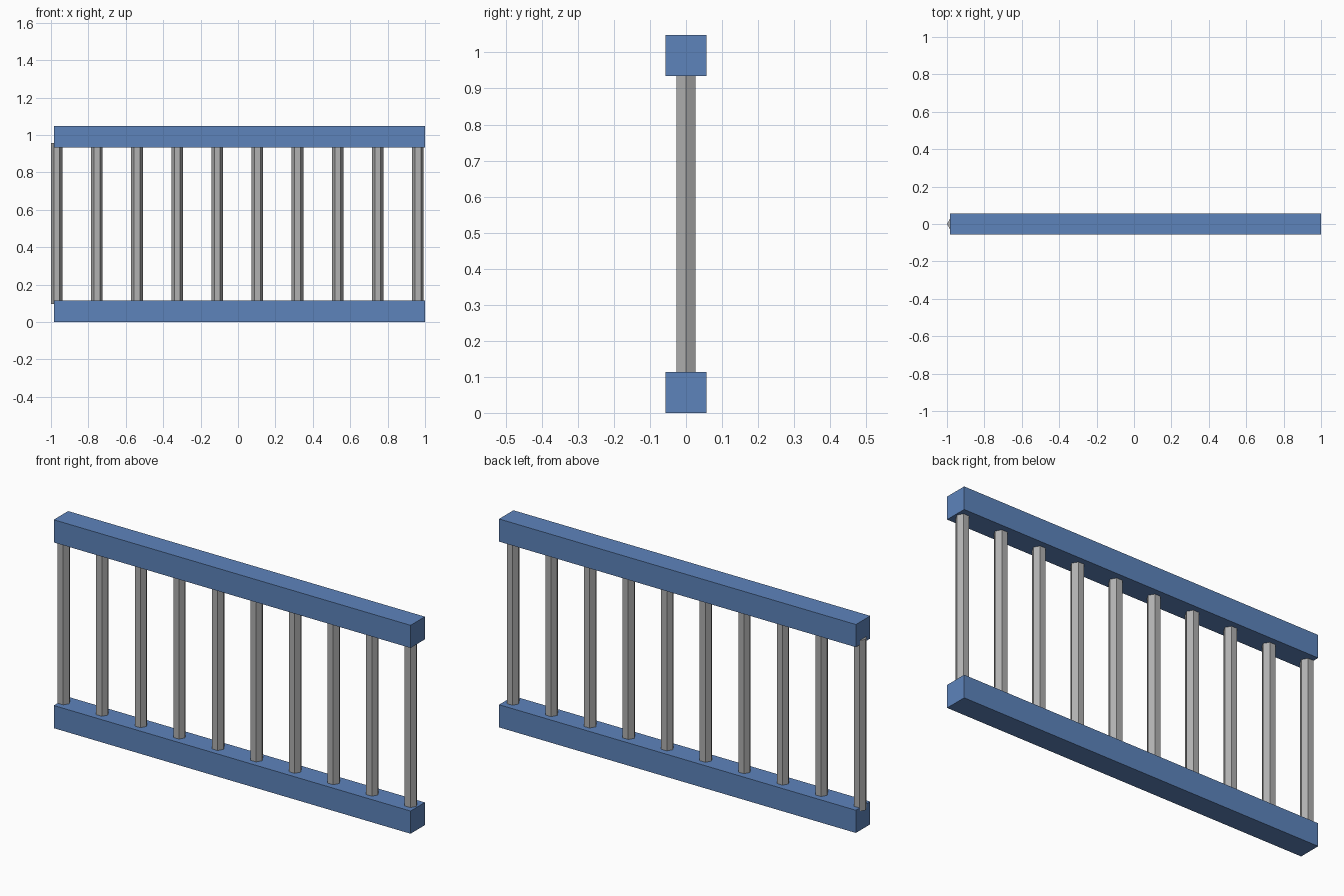
import bpy

cube = bpy.data.objects.get("Cube")
if cube:
    bpy.data.objects.remove(cube, do_unlink=True)


def make_material(name, rgb):
    mat = bpy.data.materials.new(name)
    mat.use_nodes = True
    mat.diffuse_color = (*rgb, 1)
    mat.node_tree.nodes["Principled BSDF"].inputs["Base Color"].default_value = (*rgb, 1)
    return mat


blue = make_material("rail blue", (0.11, 0.23, 0.50))
grey = make_material("baluster grey", (0.44, 0.44, 0.44))

RAIL_LEFT, RAIL_RIGHT = -0.985, 1.0
RAIL_SIZE = 0.114
HEIGHT = 1.048


def add_rail(name, z):
    bpy.ops.mesh.primitive_cube_add(size=1, location=((RAIL_LEFT + RAIL_RIGHT) / 2, 0, z))
    rail = bpy.context.object
    rail.name = name
    rail.scale = (RAIL_RIGHT - RAIL_LEFT, RAIL_SIZE, RAIL_SIZE)
    bpy.ops.object.transform_apply(location=False, rotation=False, scale=True)
    rail.data.materials.append(blue)


# Square top and bottom rails
add_rail("bottom_rail", RAIL_SIZE / 2)
add_rail("top_rail", HEIGHT - RAIL_SIZE / 2)

# Evenly spaced six-sided balusters, the first one poking past the rail ends
COUNT, RADIUS = 10, 0.031
FIRST_X, LAST_X = -0.969, 0.962
BOTTOM, TOP = 0.097, 0.956
for i in range(COUNT):
    x = FIRST_X + (LAST_X - FIRST_X) * i / (COUNT - 1)
    bpy.ops.mesh.primitive_cylinder_add(vertices=6, radius=RADIUS, depth=TOP - BOTTOM,
                                        location=(x, 0, (BOTTOM + TOP) / 2))
    post = bpy.context.object
    post.name = f"baluster_{i + 1}"
    # Turn the hexagon so that its corners point along the rails
    post.rotation_euler.z = 3.14159265 / 2
    post.data.materials.append(grey)
